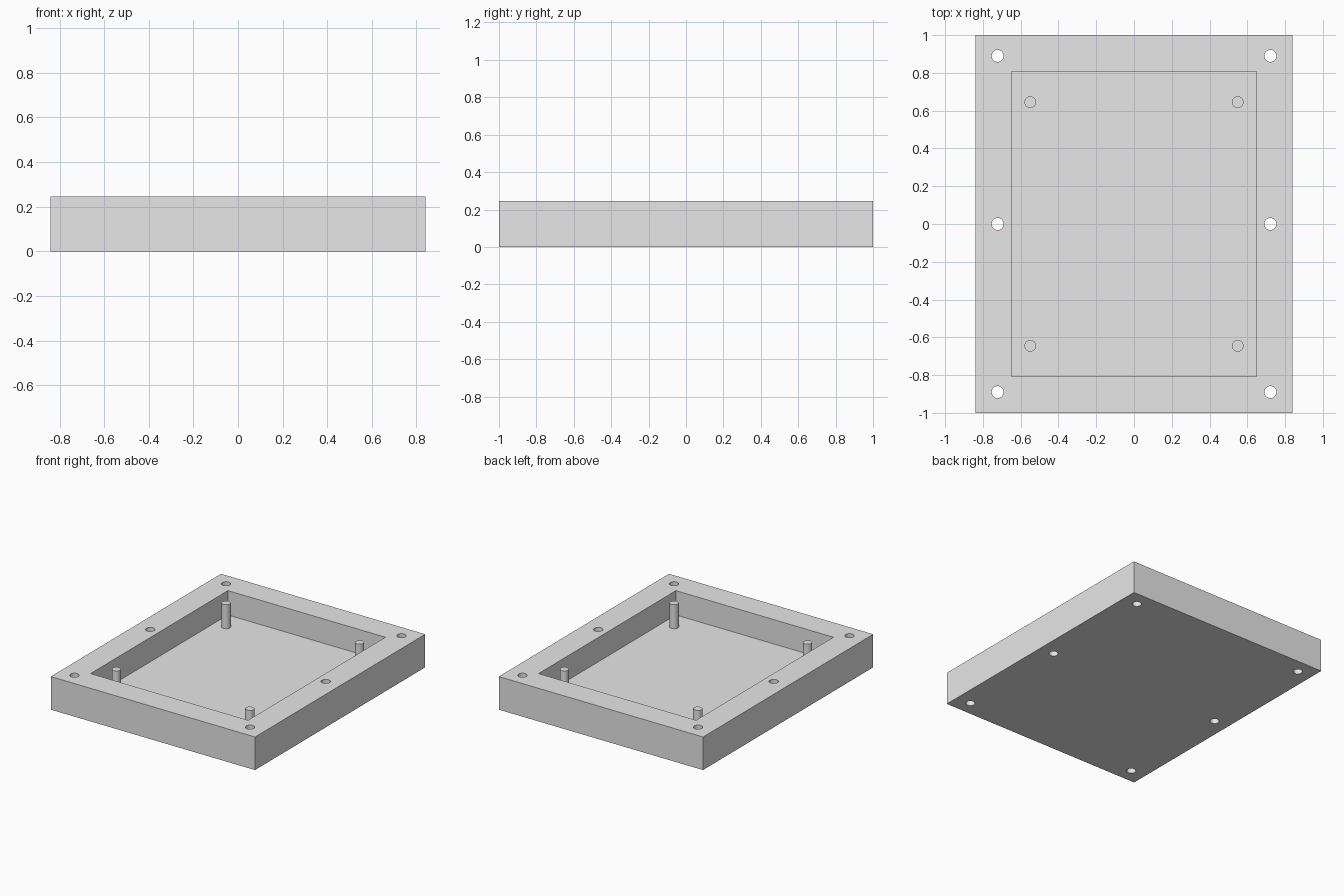
import bpy

old = bpy.data.objects.get("Cube")
if old:
    bpy.data.objects.remove(old, do_unlink=True)

HALF_X, HALF_Y, HEIGHT = 0.84, 1.0, 0.246
POCKET_X, POCKET_Y, FLOOR = 0.648, 0.807, 0.065
SIDES = 20

grey = bpy.data.materials.new("plain grey")
grey.use_nodes = True
colour = (0.8, 0.8, 0.8, 1)
grey.diffuse_color = colour
grey.node_tree.nodes["Principled BSDF"].inputs["Base Color"].default_value = colour


def finish(name):
    obj = bpy.context.object
    obj.name = name
    obj.data.materials.append(grey)
    return obj


def box(name, half_x, half_y, z0, z1):
    bpy.ops.mesh.primitive_cube_add(size=1, location=(0, 0, (z0 + z1) / 2))
    obj = finish(name)
    obj.scale = (2 * half_x, 2 * half_y, z1 - z0)
    bpy.ops.object.transform_apply(location=False, rotation=False, scale=True)
    return obj


def cylinder(name, x, y, radius, z0, z1):
    bpy.ops.mesh.primitive_cylinder_add(vertices=SIDES, radius=radius, depth=z1 - z0,
                                        location=(x, y, (z0 + z1) / 2))
    return finish(name)


# Tray block with its pocket and the six through holes in the rim
tray = box("tray", HALF_X, HALF_Y, 0, HEIGHT)
cutters = [box("pocket_cutter", POCKET_X, POCKET_Y, FLOOR, HEIGHT + 0.1)]
for x in (-0.722, 0.722):
    for y in (-0.89, 0, 0.89):
        cutters.append(cylinder("hole_cutter", x, y, 0.032, -0.1, HEIGHT + 0.1))

bpy.context.view_layer.objects.active = tray
for cutter in cutters:
    cut = tray.modifiers.new("cut", "BOOLEAN")
    cut.operation = "DIFFERENCE"
    cut.solver = "EXACT"
    cut.object = cutter
    bpy.ops.object.modifier_apply(modifier=cut.name)
    bpy.data.objects.remove(cutter, do_unlink=True)

# Mounting posts standing in the pocket corners
for side, x in (("right", -0.549), ("left", 0.549)):
    for end, y in (("front", -0.645), ("back", 0.645)):
        cylinder(f"{end}_{side}_post", x, y, 0.031, FLOOR - 0.01, HEIGHT - 0.002)
